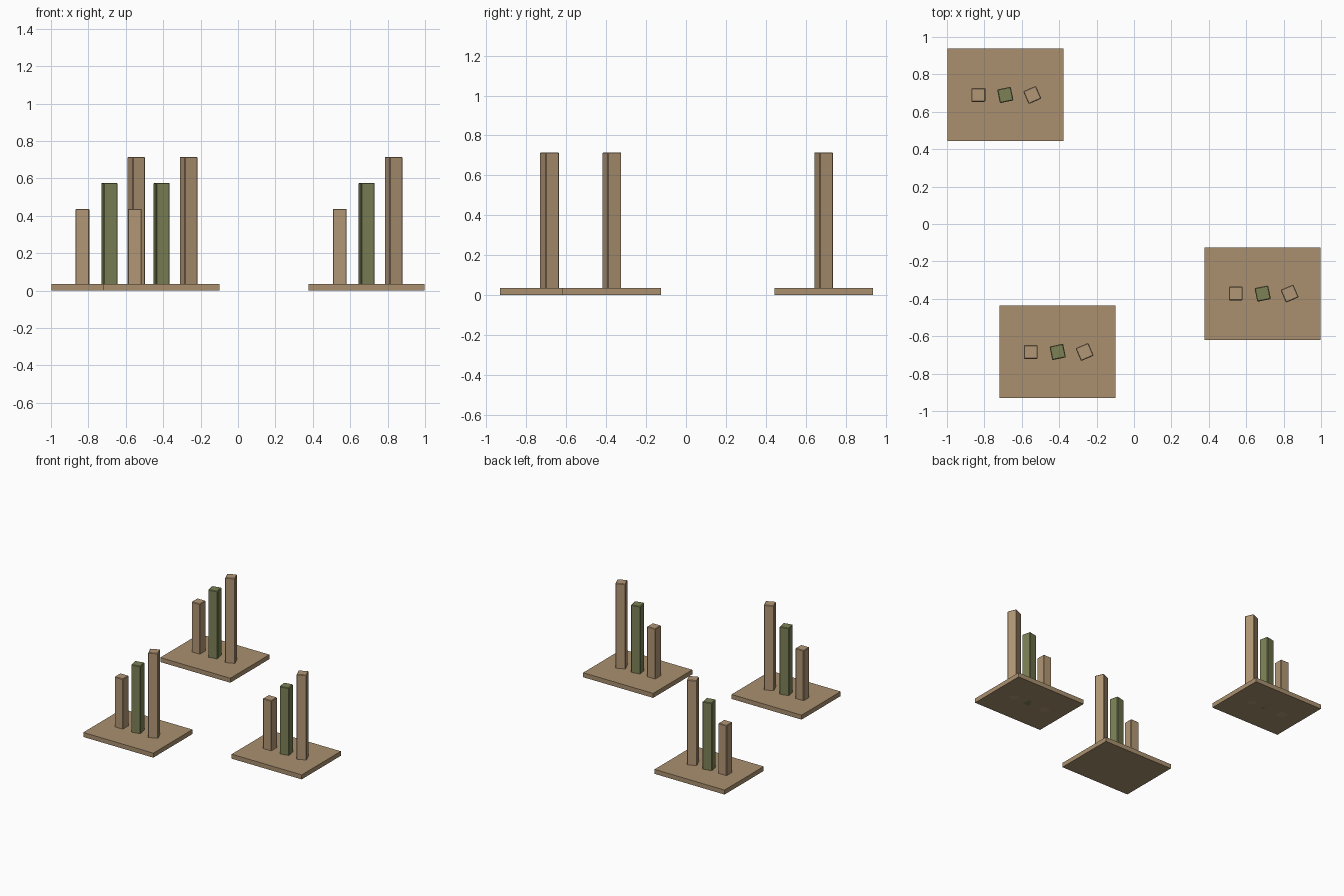
import bpy, bmesh
from math import radians
from mathutils import Matrix

if "Cube" in bpy.data.objects:
    bpy.data.objects.remove(bpy.data.objects["Cube"])


def material(name, rgb):
    m = bpy.data.materials.new(name)
    m.diffuse_color = (*rgb, 1)
    m.use_nodes = True
    m.node_tree.nodes["Principled BSDF"].inputs["Base Color"].default_value = m.diffuse_color
    return m


BASE = material("brown", (0.40, 0.28, 0.16))
TAN = material("tan", (0.45, 0.31, 0.18))
GREEN = material("green", (0.20, 0.22, 0.09))


def box(name, size, loc, angle, mat, bevel=0.0):
    """Box standing on z = 0 and turned about its vertical axis."""
    bm = bmesh.new()
    bmesh.ops.create_cube(bm, size=1, matrix=Matrix.Translation((0, 0, size[2] / 2))
                          @ Matrix.Diagonal((*size, 1)))
    if bevel:
        bmesh.ops.bevel(bm, geom=bm.edges[:], offset=bevel, segments=1, affect='EDGES')
    mesh = bpy.data.meshes.new(name)
    bm.to_mesh(mesh)
    bm.free()
    mesh.materials.append(mat)
    ob = bpy.data.objects.new(name, mesh)
    ob.location = (*loc, 0)
    ob.rotation_euler.z = radians(angle)
    bpy.context.collection.objects.link(ob)


# Three identical stands: a plate with three posts of rising height and turn
for x, y in [(-0.688, 0.690), (0.688, -0.372), (-0.408, -0.684)]:
    box("base_plate", (0.62, 0.495, 0.036), (x, y), 0, BASE)
    for i, (name, mat) in enumerate([("short_post", TAN), ("middle_post", GREEN), ("tall_post", TAN)]):
        box(name, (0.074, 0.074, 0.437 + 0.139 * i), (x + 0.144 * (i - 1), y),
            11.7 * i, mat, 0.004)
